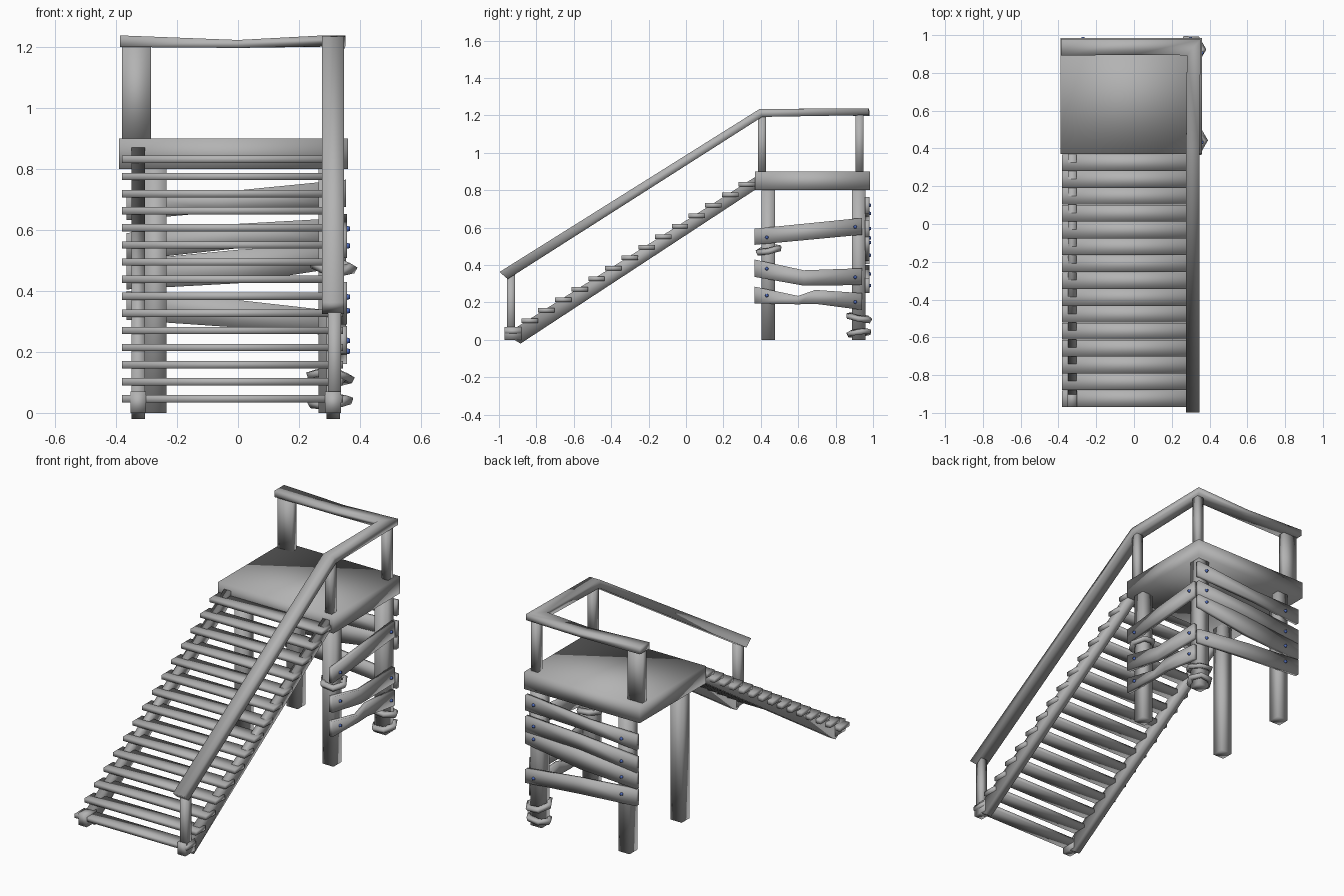
import bpy, bmesh, math
from mathutils import Vector, Matrix

cube = bpy.data.objects.get("Cube")
if cube:
    bpy.data.objects.remove(cube)


def material(name, color):
    m = bpy.data.materials.new(name)
    m.use_nodes = True
    m.diffuse_color = (*color, 1)
    m.node_tree.nodes["Principled BSDF"].inputs["Base Color"].default_value = (*color, 1)
    return m


wood = material("grey wood", (0.45, 0.45, 0.45))
blue = material("blue bolt", (0.08, 0.15, 0.5))


def finish(name, bm, mat=wood):
    bmesh.ops.recalc_face_normals(bm, faces=bm.faces)
    for f in bm.faces:
        f.smooth = True
    mesh = bpy.data.meshes.new(name)
    bm.to_mesh(mesh)
    bm.free()
    mesh.materials.append(mat)
    ob = bpy.data.objects.new(name, mesh)
    bpy.context.collection.objects.link(ob)
    return ob


def loft(name, sections):
    """Skin a four-sided bar through (centre, side, up) sections."""
    bm = bmesh.new()
    rings = []
    for c, s, u in sections:
        c, s, u = Vector(c), Vector(s), Vector(u)
        rings.append([bm.verts.new(p) for p in (c - s - u, c + s - u, c + s + u, c - s + u)])
    for a, b in zip(rings, rings[1:]):
        for i in range(4):
            j = (i + 1) % 4
            bm.faces.new((a[i], a[j], b[j], b[i]))
    bm.faces.new(rings[0])
    bm.faces.new(rings[-1])
    return finish(name, bm)


def box(name, x, y, z):
    """Box from (min, max) pairs."""
    cx, cy = sum(x) / 2, sum(y) / 2
    s, u = ((x[1] - x[0]) / 2, 0, 0), (0, (y[1] - y[0]) / 2, 0)
    return loft(name, [((cx, cy, z[0]), s, u), ((cx, cy, z[1]), s, u)])


def bolt(pos, axis):
    bm = bmesh.new()
    rot = Vector(axis).to_track_quat('Z', 'Y').to_matrix().to_4x4()
    bmesh.ops.create_cone(bm, cap_ends=True, segments=8, radius1=0.011, radius2=0.007,
                          depth=0.014, matrix=Matrix.Translation(pos) @ rot)
    finish("bolt", bm, blue)


def ring(pos, tilt_x, tilt_y, radius=0.062, sides=6):
    """Lumpy rope coil tied round a leg."""
    bm = bmesh.new()
    m = (Matrix.Translation(pos) @ Matrix.Rotation(tilt_x, 4, 'X')
         @ Matrix.Rotation(tilt_y, 4, 'Y'))
    loops = []
    for i in range(sides):
        a = math.tau * i / sides
        loop = []
        for r, z in ((-0.014, -0.013), (0.008, -0.016), (0.016, 0.004), (-0.01, 0.016)):
            rr = radius + r
            loop.append(bm.verts.new(m @ Vector((rr * math.cos(a), rr * math.sin(a), z))))
        loops.append(loop)
    for i in range(sides):
        a, b = loops[i], loops[(i + 1) % sides]
        for j in range(4):
            k = (j + 1) % 4
            bm.faces.new((a[j], a[k], b[k], b[j]))
    finish("rope_coil", bm)


# Platform and its legs
box("platform", (-0.39, 0.36), (0.37, 0.985), (0.80, 0.90))
for x in (-0.27, 0.30):
    for y in (0.44, 0.923):
        box("leg", (x - 0.036, x + 0.036), (y - 0.036, y + 0.036), (0, 0.82))

# Stairs: two stringers and evenly spaced treads
for x in (-0.327, 0.312):
    side = (0.022, 0, 0)
    loft("stringer", [((x, -0.925, 0.005), side, (0, -0.04, 0.025)),
                      ((x, 0.375, 0.84), side, (0, 0, 0.034))])
    box("stringer_foot", (x - 0.026, x + 0.026), (-0.97, -0.88), (0, 0.07))
for i in range(15):
    y, z = -0.925 + i * 0.0893, 0.046 + i * 0.0561
    box("tread", (-0.38, 0.345), (y - 0.044, y + 0.044), (z - 0.012, z + 0.012))

# Railing posts and the bent handrail
for y, z0, z1 in ((-0.935, 0, 0.36), (0.407, 0.89, 1.21), (0.928, 0.89, 1.21)):
    box("rail_post", (0.295, 0.338), (y - 0.022, y + 0.022), (z0, z1))
box("wide_rail_post", (-0.38, -0.286), (0.908, 0.948), (0.89, 1.21))
loft("handrail", [
    ((0.312, -0.975, 0.344), (0.036, 0, 0), (0, -0.022, 0.019)),
    ((0.312, 0.40, 1.213), (0.036, 0, 0), (0, -0.007, 0.021)),
    ((0.316, 0.935, 1.22), (0.036, 0.042, 0), (0, 0, 0.018)),
    ((0, 0.938, 1.21), (0, 0.042, 0), (0, 0, 0.013)),
    ((-0.387, 0.935, 1.219), (0, 0.044, 0), (0, 0, 0.019))])

# Crooked side boards: (y, bottom, top)
side_boards = [
    [(0.365, 0.508, 0.594), (0.94, 0.562, 0.652)],
    [(0.365, 0.337, 0.43), (0.63, 0.29, 0.372), (0.94, 0.293, 0.383)],
    [(0.365, 0.195, 0.285), (0.6, 0.19, 0.235), (0.69, 0.193, 0.267), (0.94, 0.16, 0.25)]]
for board in side_boards:
    loft("side_board", [((0.346, y, (a + b) / 2), (0.012, 0, 0), (0, 0, (b - a) / 2))
                        for y, a, b in board])
    for y, end in ((0.432, 0), (0.905, -1)):
        bolt((0.36, y, (board[end][1] + board[end][2]) / 2 - 0.003), (1, 0, 0))

# Crooked back boards: (x, bottom, top)
back_boards = [
    [(-0.365, 0.632, 0.72), (-0.05, 0.66, 0.725), (0.355, 0.675, 0.765)],
    [(-0.365, 0.5, 0.59), (0, 0.54, 0.62), (0.355, 0.55, 0.64)],
    [(-0.365, 0.405, 0.5), (0, 0.425, 0.535), (0.355, 0.48, 0.56)],
    [(-0.365, 0.305, 0.4), (0, 0.28, 0.37), (0.355, 0.25, 0.33)]]
for board in back_boards:
    loft("back_board", [((x, 0.969, (a + b) / 2), (0, 0.012, 0), (0, 0, (b - a) / 2))
                        for x, a, b in board])
    for x, end in ((-0.27, 0), (0.3, -1)):
        bolt((x, 0.983, (board[end][1] + board[end][2]) / 2), (0, 1, 0))

# Rope coils on the legs
ring((0.312, 0.442, 0.482), 0.2, 0.12, 0.064)
ring((0.303, 0.925, 0.12), -0.2, 0.1, 0.064)
ring((0.303, 0.925, 0.038), 0.12, -0.1, 0.06)
